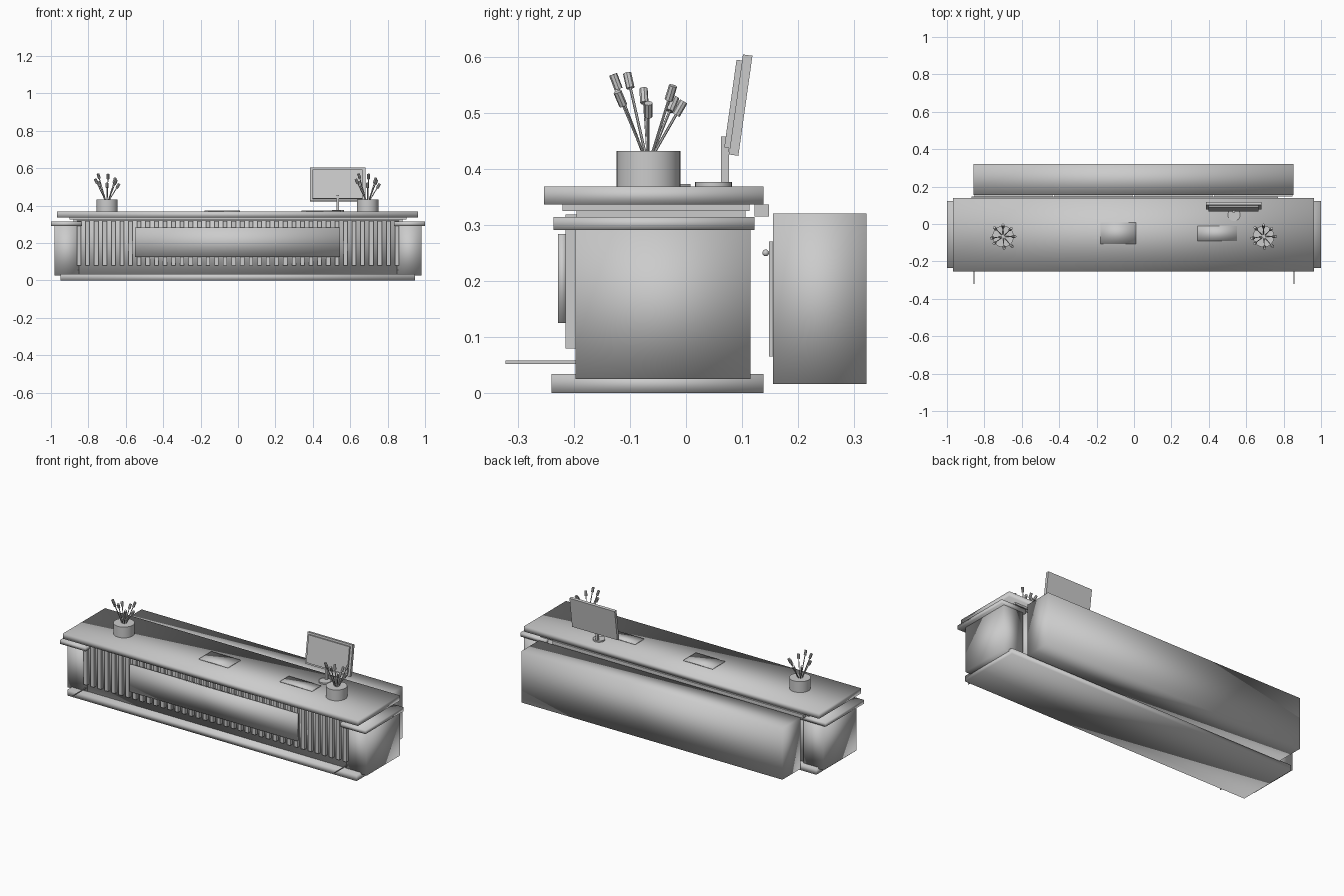
import bpy
import math
from mathutils import Vector, Matrix

cube = bpy.data.objects.get("Cube")
if cube:
    bpy.data.objects.remove(cube, do_unlink=True)

grey = bpy.data.materials.new("plain_grey")
grey.use_nodes = True
COLOUR = (0.6, 0.6, 0.6, 1)
grey.diffuse_color = COLOUR
grey.node_tree.nodes["Principled BSDF"].inputs["Base Color"].default_value = COLOUR


def finish(name, smooth):
    ob = bpy.context.object
    ob.name = name
    ob.data.materials.append(grey)
    if smooth == "soft":
        bpy.ops.object.shade_smooth()
    elif smooth == "angle":
        bpy.ops.object.shade_smooth_by_angle()
    return ob


def box(name, x, y, z, smooth=None):
    """Box from (min, max) ranges."""
    bpy.ops.mesh.primitive_cube_add(size=1)
    ob = finish(name, smooth)
    spans = (x, y, z)
    size = [b - a for a, b in spans]
    centre = [(a + b) / 2 for a, b in spans]
    ob.data.transform(Matrix.Translation(centre) @ Matrix.Diagonal((*size, 1)))
    return ob


def rod(name, a, b, radius, sides=8):
    """Cylinder between two points."""
    a, b = Vector(a), Vector(b)
    d = b - a
    bpy.ops.mesh.primitive_cylinder_add(vertices=sides, radius=radius, depth=d.length,
                                        location=(a + b) / 2)
    ob = finish(name, "angle")
    ob.rotation_mode = 'QUATERNION'
    ob.rotation_quaternion = d.to_track_quat('Z', 'Y')
    return ob


# Counter: plinth, body, collars and top
box("plinth", (-0.95, 0.945), (-0.24, 0.138), (0, 0.034), "soft")
box("counter_body", (-0.86, 0.86), (-0.195, 0.1), (0.034, 0.32), "soft")
box("lower_collar", (-0.88, 0.88), (-0.195, 0.106), (0.314, 0.325))
box("upper_collar", (-0.9, 0.9), (-0.22, 0.113), (0.325, 0.337))
box("countertop", (-0.968, 0.963), (-0.253, 0.138), (0.336, 0.368), "soft")
box("rear_rail", (-0.87, 0.77), (0.122, 0.148), (0.315, 0.336))

# End pods with their caps and low front pins
for side, s in (("right", -1), ("left", 1)):
    def span(a, b):
        return tuple(sorted((s * a, s * b)))
    box(side + "_end_pod", span(0.85, 0.98), (-0.197, 0.115), (0.025, 0.291), "soft")
    box(side + "_pod_cap", span(0.835, 1.0), (-0.236, 0.122), (0.291, 0.314), "soft")
    box(side + "_front_pin", span(0.853, 0.857), (-0.322, -0.19), (0.052, 0.058))

# Front slats and raised panel
COUNT = 38
for i in range(COUNT):
    x = -0.85 + 1.7 * i / (COUNT - 1)
    box("front_slat", (x - 0.011, x + 0.011), (-0.215, -0.194), (0.08, 0.318))
box("front_panel", (-0.55, 0.545), (-0.228, -0.213), (0.125, 0.284), "soft")

# Rear cabinet with doors and knobs
box("rear_cabinet", (-0.857, 0.853), (0.155, 0.322), (0.016, 0.32), "soft")
for i in range(4):
    x = -0.857 + 0.4275 * i
    box("cabinet_door", (x + 0.005, x + 0.4225), (0.148, 0.156), (0.065, 0.27))
    bpy.ops.mesh.primitive_uv_sphere_add(segments=12, ring_count=8, radius=0.006,
                                         location=(x + (0.38 if i % 2 == 0 else 0.05), 0.142, 0.25))
    finish("door_knob", "soft")

# Monitor, tilted back, on a post and round foot
tilt = Matrix.Translation((0.5325, 0.093, 0.514)) @ Matrix.Rotation(math.radians(-8), 4, 'X')
for name, hx, y, hz in (("monitor_screen", 0.148, (-0.004, 0.013), 0.09),
                        ("monitor_housing", 0.134, (-0.014, -0.003), 0.079)):
    box(name, (-hx, hx), y, (-hz, hz)).data.transform(tilt)
box("monitor_post", (0.526, 0.54), (0.062, 0.077), (0.37, 0.457))
rod("monitor_foot", (0.535, 0.049, 0.367), (0.535, 0.049, 0.376), 0.033, 24)

# Flat items on the countertop
box("keyboard", (0.34, 0.55), (-0.092, -0.01), (0.367, 0.373), "soft")
box("desk_tray", (-0.18, 0.01), (-0.107, 0.008), (0.367, 0.373), "soft")

# Potted stems: each tip is an offset from the pot centre and a height
TIPS = [(0.005, -0.058, 0.555), (-0.045, -0.035, 0.557), (0.045, -0.05, 0.525),
        (-0.058, -0.008, 0.53), (0.058, 0, 0.505), (0.04, 0.04, 0.535),
        (0, 0.056, 0.508), (-0.042, 0.043, 0.515)]
for px in (-0.7, 0.693):
    py = -0.067
    rod("plant_pot", (px, py, 0.367), (px, py, 0.432), 0.057, 32)
    for tx, ty, tz in TIPS:
        root = Vector((px + tx * 0.15, py + ty * 0.15, 0.425))
        tip = Vector((px + tx, py + ty, tz))
        rod("plant_stem", root, tip, 0.0025, 6)
        d = (tip - root).normalized() * 0.014
        rod("plant_bud", tip - d, tip + d, 0.0075, 8)
